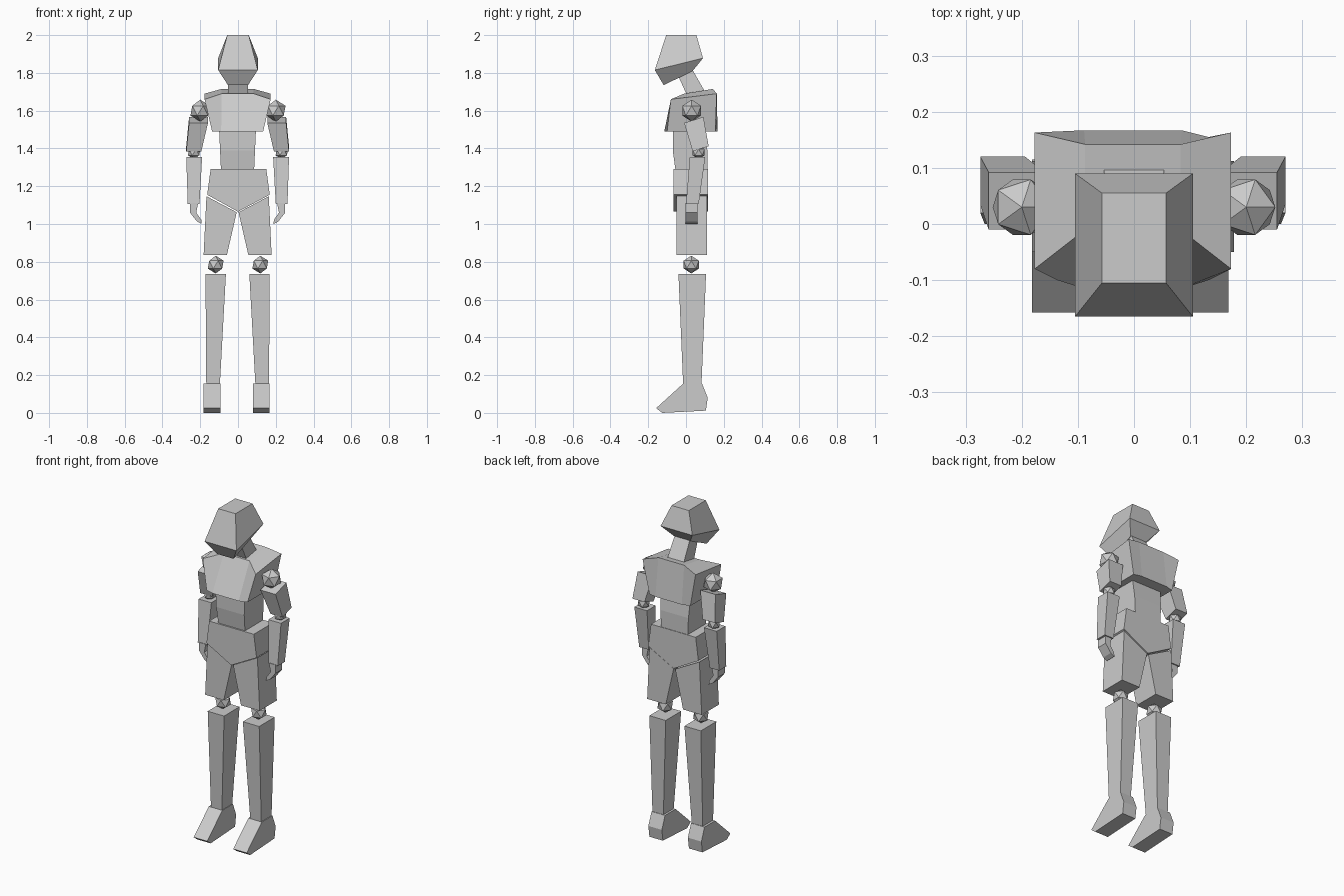
import bpy
import bmesh

cube = bpy.data.objects.get("Cube")
if cube:
    bpy.data.objects.remove(cube, do_unlink=True)

grey = bpy.data.materials.new("plain_grey")
grey.use_nodes = True
grey.diffuse_color = (0.6, 0.6, 0.6, 1)
grey.node_tree.nodes["Principled BSDF"].inputs["Base Color"].default_value = (0.6, 0.6, 0.6, 1)


def finish(name, bm):
    bmesh.ops.recalc_face_normals(bm, faces=bm.faces)
    mesh = bpy.data.meshes.new(name)
    bm.to_mesh(mesh)
    bm.free()
    mesh.materials.append(grey)
    obj = bpy.data.objects.new(name, mesh)
    bpy.context.collection.objects.link(obj)
    return obj


def loft(name, first, last):
    """Join two outlines with side faces and close both ends."""
    bm = bmesh.new()
    n = len(first)
    rings = [[bm.verts.new(p) for p in ring] for ring in (first, last)]
    for i in range(n):
        j = (i + 1) % n
        bm.faces.new((rings[0][i], rings[0][j], rings[1][j], rings[1][i]))
    for ring in rings:
        if n % 2:
            bm.faces.new(ring)
        else:
            for i in range(n // 2 - 1):
                bm.faces.new((ring[i], ring[i + 1], ring[n - 2 - i], ring[n - 1 - i]))
    return finish(name, bm)


def rect(x0, x1, y0, y1, front_z, back_z=None):
    back_z = front_z if back_z is None else back_z
    return [(x0, y0, front_z), (x1, y0, front_z), (x1, y1, back_z), (x0, y1, back_z)]


def along_y(profile, y0, y1):
    return [[(x, y, z) for x, z in profile] for y in (y0, y1)]


def flip(points, centre):
    return [(2 * centre - x, y, z) for x, y, z in points]


def pair(name, first, last, centre=-0.002):
    loft("left_" + name, first, last)
    loft("right_" + name, flip(first, centre), flip(last, centre))


def ball_pair(name, x, y, z, radius):
    for side, sx in (("left_", 1), ("right_", -1)):
        bm = bmesh.new()
        bmesh.ops.create_icosphere(bm, subdivisions=1, radius=radius)
        bmesh.ops.translate(bm, verts=bm.verts, vec=(sx * x, y, z))
        finish(side + name, bm)


def chest_ring(front_corner, front_mid, back_mid, back_corner):
    half = [front_corner, front_mid, back_mid, back_corner]
    left, right = half, flip(half, -0.002)
    return [right[0], right[1], left[1], left[0], left[3], left[2], right[2], right[3]]


# Head and neck
brow = rect(-0.105, 0.105, -0.165, 0.09, 1.815, 1.878)
loft("head", brow, rect(-0.057, 0.057, -0.105, 0.055, 2.0))
loft("jaw", rect(-0.053, 0.053, -0.118, 0.035, 1.735, 1.81), brow)
loft("neck", rect(-0.055, 0.055, 0.01, 0.118, 1.67), rect(-0.05, 0.05, -0.037, 0.035, 1.775, 1.815))

# Torso
loft("chest",
     chest_ring((0.133, -0.1, 1.49), (0.085, -0.115, 1.49), (0.085, 0.167, 1.49), (0.133, 0.155, 1.49)),
     chest_ring((0.173, -0.08, 1.66), (0.083, -0.01, 1.69), (0.083, 0.142, 1.715), (0.173, 0.163, 1.69)))
waist = rect(-0.095, 0.09, -0.07, 0.113, 1.39)
loft("upper_waist", waist, rect(-0.1, 0.095, -0.07, 0.1, 1.5))
loft("lower_waist", rect(-0.09, 0.085, -0.055, 0.113, 1.28), waist)
hip_outline = [(-0.145, 1.29), (0.15, 1.29), (0.168, 1.155), (0.0, 1.065), (-0.163, 1.155)]
loft("pelvis", *along_y(hip_outline, -0.065, 0.116))

# Legs
thigh_outline = [(0.055, 0.835), (0.178, 0.835), (0.163, 1.147), (0.003, 1.062)]
pair("thigh", *along_y(thigh_outline, -0.05, 0.112))
ball_pair("knee", 0.118, 0.028, 0.785, 0.047)
pair("shin", rect(0.092, 0.164, -0.015, 0.082, 0.15), rect(0.06, 0.168, -0.04, 0.106, 0.735))
foot_outline = [(-0.015, 0.155), (0.085, 0.155), (0.115, 0.08), (0.105, 0.012), (-0.125, 0.0), (-0.158, 0.025)]
foot = [[(x, y, z) for y, z in foot_outline] for x in (0.079, 0.168)]
pair("foot", *foot, centre=-0.007)

# Arms
ball_pair("shoulder", 0.2, 0.03, 1.6, 0.058)
pair("upper_arm", rect(0.19, 0.27, 0.035, 0.12, 1.385, 1.412),
     rect(0.155, 0.255, -0.01, 0.092, 1.535, 1.567))
ball_pair("elbow", 0.232, 0.067, 1.38, 0.037)
pair("forearm", rect(0.2, 0.262, 0.0, 0.067, 1.105), rect(0.186, 0.27, 0.02, 0.102, 1.355))
hand_outline = [(0.25, 1.11), (0.25, 1.06), (0.213, 1.013), (0.188, 1.0),
                (0.19, 1.022), (0.217, 1.06), (0.207, 1.11)]
pair("hand", *along_y(hand_outline, -0.003, 0.06))
